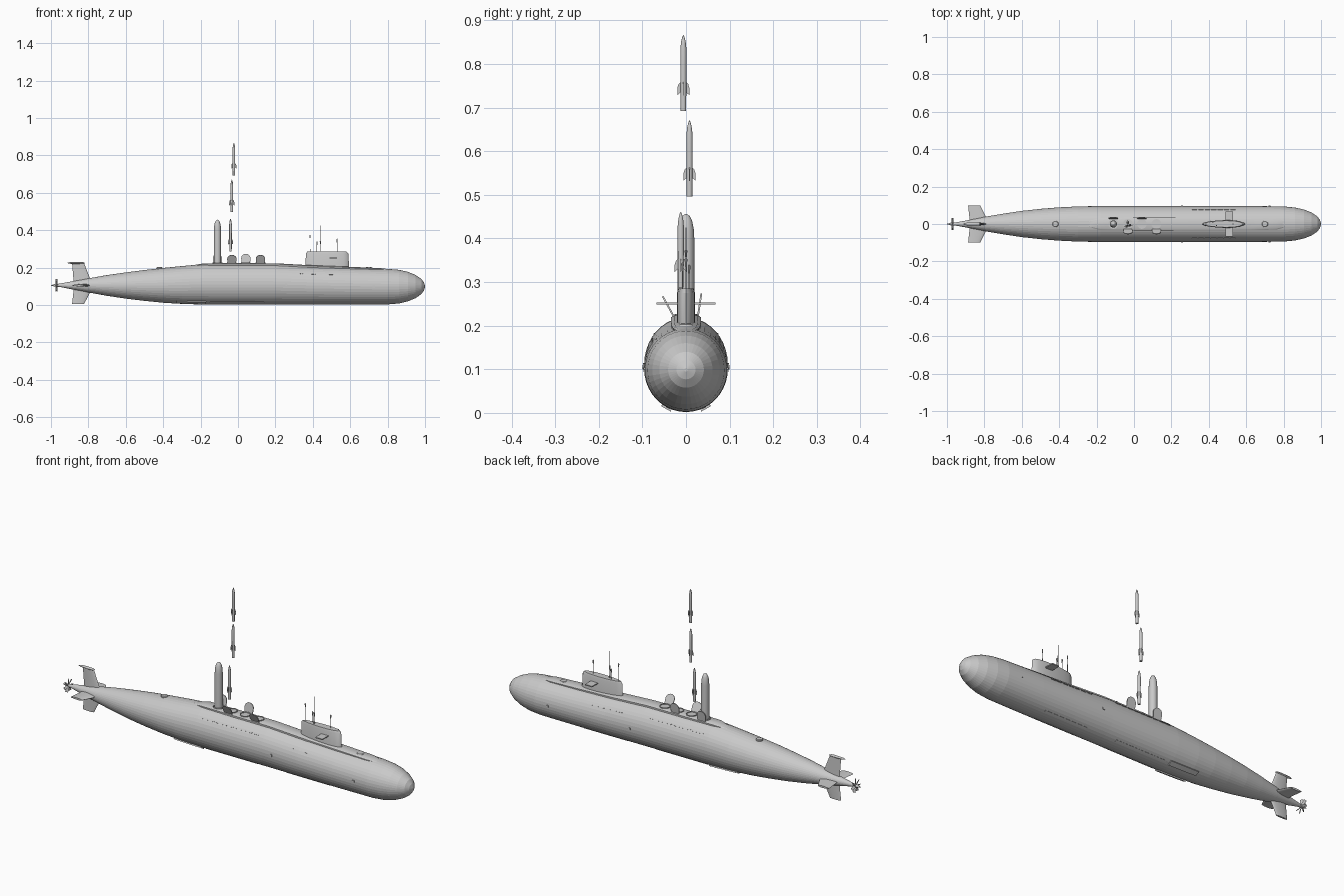
import bpy, bmesh
from math import pi, cos, sin, radians
from mathutils import Matrix, Vector

cube = bpy.data.objects.get("Cube")
if cube:
    bpy.data.objects.remove(cube)

# One painted grey for the whole boat
GREY = bpy.data.materials.new("light grey")
GREY.use_nodes = True
GREY.diffuse_color = (0.588, 0.588, 0.588, 1)
GREY.node_tree.nodes["Principled BSDF"].inputs["Base Color"].default_value = GREY.diffuse_color


def finish(name, bm, smooth=True, matrix=None):
    if matrix:
        bm.transform(matrix)
    bmesh.ops.recalc_face_normals(bm, faces=bm.faces)
    mesh = bpy.data.meshes.new(name)
    bm.to_mesh(mesh)
    bm.free()
    mesh.materials.append(GREY)
    ob = bpy.data.objects.new(name, mesh)
    bpy.context.collection.objects.link(ob)
    if smooth:
        bpy.ops.object.select_all(action='DESELECT')
        ob.select_set(True)
        bpy.context.view_layer.objects.active = ob
        bpy.ops.object.shade_smooth_by_angle(angle=radians(35))


def loft(name, rings, smooth=True, matrix=None):
    """Skin a list of equal-length point rings and cap both ends."""
    bm = bmesh.new()
    rows = [[bm.verts.new(p) for p in ring] for ring in rings]
    n = len(rows[0])
    for a, b in zip(rows, rows[1:]):
        for i in range(n):
            j = (i + 1) % n
            bm.faces.new((a[i], a[j], b[j], b[i]))
    bm.faces.new(rows[0])
    bm.faces.new(rows[-1])
    finish(name, bm, smooth, matrix)


def lathe(name, profile, at, sides=20):
    """Turn (radius, height) pairs round a vertical axis."""
    rings = [[(r * cos(2 * pi * i / sides), r * sin(2 * pi * i / sides), z)
              for i in range(sides)] for r, z in profile]
    loft(name, rings, matrix=Matrix.Translation(at))


def box(name, at, size, turn=Matrix()):
    bm = bmesh.new()
    bmesh.ops.create_cube(bm, size=1)
    finish(name, bm, False, Matrix.Translation(at) @ turn @ Matrix.Diagonal((*size, 1)))


def foil(x0, x1, half, n=9):
    """Slim lens outline, slightly fuller at x1."""
    pts = []
    for i in range(2 * n):
        a = pi * i / n
        t = (1 - cos(a)) / 2
        pts.append((x1 - (x1 - x0) * t, half * sin(a) * (1.15 - 0.35 * t)))
    return pts


# Hull stations: x, half width, bottom, top
STATIONS = [(-0.985, 0.004, 0.101, 0.109), (-0.95, 0.009, 0.096, 0.115),
            (-0.9, 0.018, 0.086, 0.124), (-0.8, 0.038, 0.067, 0.142),
            (-0.7, 0.055, 0.049, 0.16), (-0.6, 0.07, 0.034, 0.174),
            (-0.5, 0.081, 0.022, 0.187), (-0.4, 0.089, 0.012, 0.198),
            (-0.3, 0.094, 0.006, 0.208), (-0.18, 0.096, 0.002, 0.219),
            (0.2, 0.096, 0.002, 0.218), (0.4, 0.096, 0.002, 0.207),
            (0.6, 0.096, 0.002, 0.2), (0.8, 0.094, 0.003, 0.193),
            (0.86, 0.088, 0.008, 0.188), (0.91, 0.077, 0.02, 0.177),
            (0.95, 0.061, 0.037, 0.16), (0.98, 0.041, 0.058, 0.14),
            (0.994, 0.022, 0.077, 0.121), (1.0, 0.004, 0.095, 0.103)]


def section(x):
    for a, b in zip(STATIONS, STATIONS[1:]):
        if a[0] <= x <= b[0]:
            t = (x - a[0]) / (b[0] - a[0])
            return [p + (q - p) * t for p, q in zip(a[1:], b[1:])]


def on_hull(x, ang):
    """Point on the hull skin; angle runs from +y upwards."""
    w, lo, hi = section(x)
    return Vector((x, w * cos(ang), (lo + hi) / 2 + (hi - lo) / 2 * sin(ang)))


loft("hull", [[on_hull(s[0], 2 * pi * i / 40) for i in range(40)] for s in STATIONS], False)

# Raised deck casing following the top of the hull
rings = []
for x, w, rise in [(-0.26, 0.012, -0.002), (-0.18, 0.032, 0.004), (0.0, 0.034, 0.005),
                   (0.2, 0.034, 0.005), (0.4, 0.034, 0.005), (0.6, 0.033, 0.004),
                   (0.76, 0.03, 0.003), (0.83, 0.012, -0.002)]:
    top = section(x)[2]
    rings.append([(x, -w, top - 0.02), (x, -w, top + rise - 0.004), (x, -w * 0.8, top + rise),
                  (x, w * 0.8, top + rise), (x, w, top + rise - 0.004), (x, w, top - 0.02)])
loft("deck_casing", rings)

# Sail with its planes
loft("sail", [[(x, y, z) for x, y in foil(x0, x1, w)] for z, x0, x1, w in
              [(0.18, 0.36, 0.595, 0.021), (0.275, 0.363, 0.59, 0.021), (0.285, 0.37, 0.58, 0.018)]])
for s, side in ((1, "left"), (-1, "right")):
    box("sail_plane_" + side, (0.51, s * 0.041, 0.251), (0.04, 0.053, 0.005))

# Masts and antennas with thicker heads
for x, y, top, head in [(0.385, 0, 0.375, 0.018), (0.422, 0.007, 0.34, 0.02),
                        (0.44, 0, 0.425, 0), (0.44, -0.008, 0.345, 0.02), (0.53, 0, 0.355, 0.02)]:
    lathe("mast", [(0.0014, 0.27), (0.001, top)], (x, y, 0), 8)
    if head:
        lathe("mast_head", [(0.0025, top - head), (0.003, top - 0.003), (0.001, top)], (x, y, 0), 8)


# Tail fins: root and tip chords lofted outwards
def fin(name, angle, tip):
    rings = [[(x, y, r) for x, y in foil(x0, x1, w)] for r, x0, x1, w in
             [(0.01, -0.88, -0.785, 0.008), (0.035, -0.88, -0.79, 0.007), (tip, -0.887, -0.823, 0.005)]]
    loft(name, rings, matrix=Matrix.Translation((0, 0, 0.105)) @ Matrix.Rotation(angle, 4, 'X'))


fin("upper_rudder", 0, 0.118)
fin("lower_rudder", pi, 0.1)
fin("left_stern_plane", -pi / 2, 0.1)
fin("right_stern_plane", pi / 2, 0.1)
loft("rudder_pod", [[(x, 0.009 * k * cos(a), 0.225 + 0.006 * k * sin(a))
                     for a in [2 * pi * i / 12 for i in range(12)]]
                    for x, k in [(-0.912, 0.2), (-0.895, 0.8), (-0.85, 1), (-0.83, 0.8), (-0.82, 0.2)]])

# Propeller
loft("propeller_hub", [[(x, r * cos(2 * pi * i / 14), 0.105 + r * sin(2 * pi * i / 14))
                        for i in range(14)] for x, r in [(-0.96, 0.008), (-0.98, 0.007), (-1.0, 0.001)]])
for k in range(7):
    turn = Matrix.Rotation(2 * pi * k / 7, 4, 'X')
    centre = Vector((-0.97, 0, 0.105)) + turn @ Vector((0, 0, 0.02))
    box("propeller_blade", centre, (0.003, 0.013, 0.026), turn @ Matrix.Rotation(0.7, 4, 'Z'))

# Launch tubes, each with an open lid leaning outwards
for x, s, lean in [(-0.11, 1, 0.15), (-0.033, -1, 0.5), (0.042, 1, 0.15), (0.12, -1, 0.5)]:
    lathe("tube_rim", [(0.026, 0.2), (0.026, 0.227), (0.022, 0.227), (0.022, 0.224)], (x, 0, 0), 24)
    outline = [(0.025 * cos(pi * i / 12), 0.03 + 0.025 * sin(pi * i / 12)) for i in range(13)]
    outline += [(-0.022, 0), (0.022, 0)]
    tilt = Matrix.Translation((x, s * 0.027, 0.219)) @ Matrix.Rotation(-s * lean, 4, 'X')
    loft("tube_lid", [[(u, t, v) for u, v in outline] for t in (-0.002, 0.002)], matrix=tilt)

# Large canister rising from the aft tube
lathe("launch_canister", [(0.019, 0.2), (0.019, 0.4), (0.018, 0.42), (0.014, 0.44),
                          (0.008, 0.452), (0.001, 0.456)], (-0.11, 0, 0), 24)

# Small missiles climbing above the hull
for x, y, z in [(-0.04, -0.012, 0.287), (-0.033, 0.008, 0.496), (-0.022, -0.006, 0.692)]:
    lathe("missile", [(0.0065, 0), (0.0072, 0.1), (0.0072, 0.142), (0.0055, 0.158),
                      (0.0025, 0.17), (0.0005, 0.174)], (x, y, z), 14)
    for k in range(4):
        blade = [(0.005, 0.044), (0.014, 0.036), (0.014, 0.052), (0.011, 0.062), (0.005, 0.068)]
        loft("missile_fin", [[(u, t, v) for u, v in blade] for t in (-0.0007, 0.0007)], False,
             Matrix.Translation((x, y, z)) @ Matrix.Rotation(k * pi / 2, 4, 'Z'))


# Curved strips lying on the hull skin
def strip(name, x0, x1, ang, width, lift=0.0012, steps=4):
    rings = []
    for i in range(steps + 1):
        x = x0 + (x1 - x0) * i / steps
        c = Vector((x, 0, 0.11))
        ring = []
        for a, k in ((ang - width, -0.004), (ang - width, lift), (ang + width, lift), (ang + width, -0.004)):
            p = on_hull(x, a)
            ring.append(p + (p - c).normalized() * k)
        rings.append(ring)
    loft(name, rings, False)


for mirror in (False, True):
    def side(a):
        return pi - a if mirror else a
    # Flood slots along the flanks
    for start, end, count, ang in [(-0.15, 0.175, 9, 0.71), (0.31, 0.55, 7, 0.64)]:
        pitch = (end - start) / count
        for i in range(count):
            strip("flood_slot", start + i * pitch, start + (i + 0.8) * pitch, side(ang), 0.02, steps=1)
    # Keel pads and bottom slots
    strip("keel_pad", -0.33, -0.17, side(-1.1), 0.12, 0.006)
    for x0, x1 in [(-0.15, 0.14), (0.31, 0.55)]:
        strip("bottom_slot", x0, x1, side(-1.13), 0.05)
    # Small flank sensors
    for x in (0.25, 0.72):
        strip("flank_sensor", x, x + 0.012, side(0.0), 0.05, 0.003, 1)

# Escape hatches on the deck
for x in (-0.42, 0.7):
    z = section(x)[2]
    lathe("deck_hatch", [(0.017, z - 0.01), (0.017, z + 0.003), (0.014, z + 0.006)], (x, 0, 0), 20)
